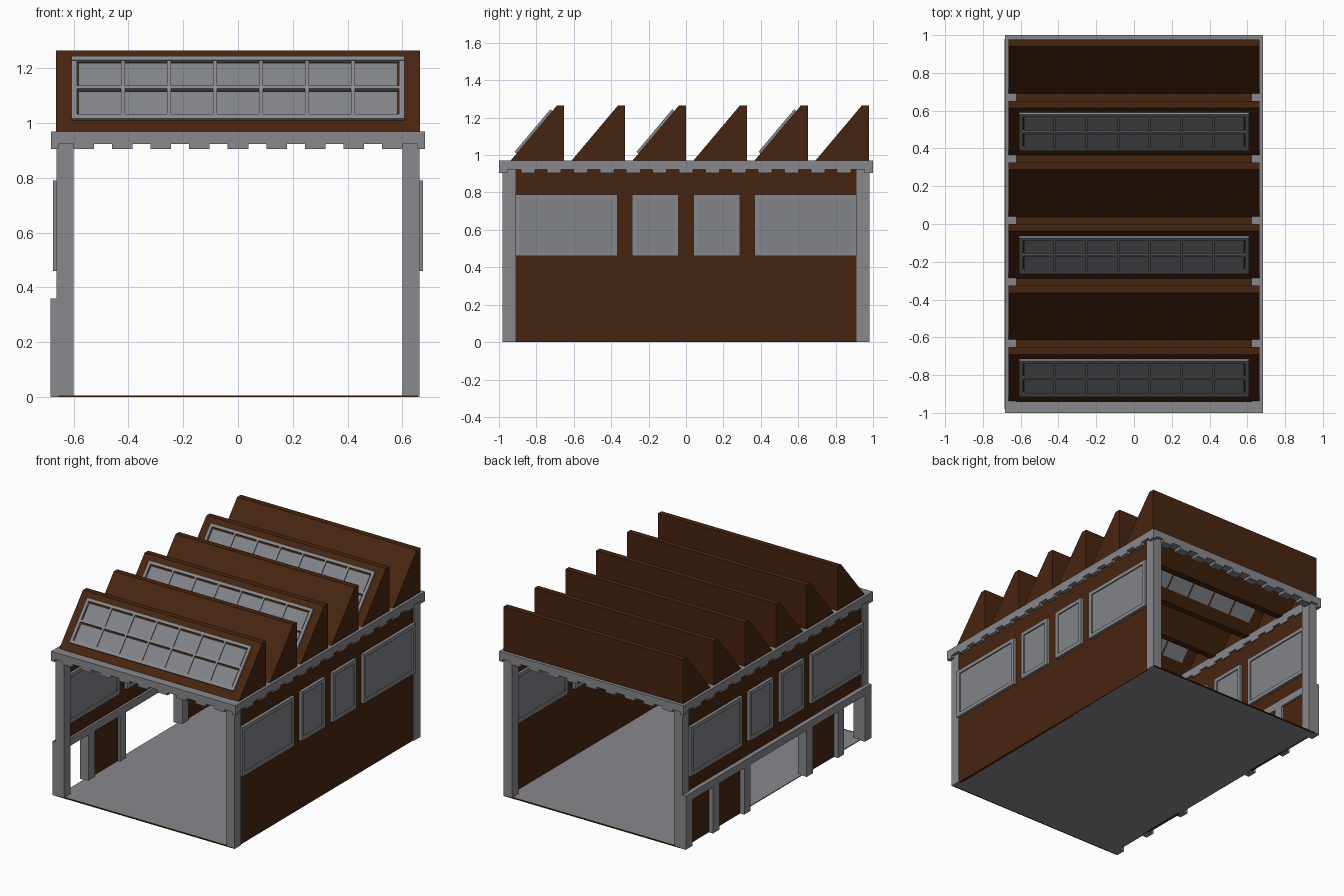
import bpy, bmesh, math
from mathutils import Matrix, Vector

if "Cube" in bpy.data.objects:
    bpy.data.objects.remove(bpy.data.objects["Cube"])


def material(name, rgb):
    m = bpy.data.materials.new(name)
    m.diffuse_color = (*rgb, 1)
    m.use_nodes = True
    m.node_tree.nodes["Principled BSDF"].inputs["Base Color"].default_value = m.diffuse_color
    return m


BROWN = material("brown_cladding", (0.064, 0.018, 0.005))
GREY = material("grey_trim", (0.25, 0.25, 0.27))
GLASS = material("grey_glass", (0.22, 0.23, 0.25))


def finish(name, bm, mat):
    bmesh.ops.recalc_face_normals(bm, faces=bm.faces[:])
    me = bpy.data.meshes.new(name)
    bm.to_mesh(me)
    bm.free()
    me.materials.append(mat)
    ob = bpy.data.objects.new(name, me)
    bpy.context.collection.objects.link(ob)
    return ob


def boxes(name, spans, mat, matrix=Matrix()):
    """One object made of boxes given as (x0, x1, y0, y1, z0, z1)."""
    bm = bmesh.new()
    for x0, x1, y0, y1, z0, z1 in spans:
        m = Matrix.Translation(((x0 + x1) / 2, (y0 + y1) / 2, (z0 + z1) / 2)) \
            @ Matrix.Diagonal((abs(x1 - x0), abs(y1 - y0), abs(z1 - z0), 1))
        bmesh.ops.create_cube(bm, size=1, matrix=matrix @ m)
    return finish(name, bm, mat)


# Floor slab with brown edging at the open ends
boxes("floor", [(-0.65, 0.65, -0.97, 0.97, 0, 0.006)], GREY)
boxes("floor_edging", [(-0.655, 0.655, s * 0.97, s * 0.98, 0, 0.006) for s in (-1, 1)], BROWN)

# Corner columns
boxes("corner_columns", [(sx * 0.60, sx * 0.662, sy * 0.912, sy * 0.98, 0, 0.93)
                         for sx in (-1, 1) for sy in (-1, 1)], GREY)

# Side walls: right is solid, left has two ground-level openings
boxes("right_wall", [(0.635, 0.655, -0.92, 0.92, 0, 0.95)], BROWN)
boxes("left_wall", [(-0.655, -0.635, -0.92, 0.92, 0.33, 0.95),
                    (-0.655, -0.635, -0.67, -0.33, 0, 0.34),
                    (-0.655, -0.635, 0.33, 0.92, 0, 0.34)], BROWN)

# Ledge and posts along the bottom of the left wall
posts = [(-0.685, -0.62, y - 0.033, y + 0.033, 0, 0.32) for y in (-0.66, -0.33, 0.33, 0.66)]
posts += [(-0.685, -0.60, s * 0.912, s * 0.98, 0, 0.32) for s in (-1, 1)]
boxes("left_posts", posts, GREY)
boxes("left_ledge", [(-0.685, -0.62, -0.98, 0.98, 0.31, 0.36)], GREY)

# Side windows: frame and glass pass through the wall
B = 0.025
for side, s in (("right", 1), ("left", -1)):
    frames, panes = [], []
    for a, b in ((-0.915, -0.365), (-0.29, -0.04), (0.04, 0.29), (0.365, 0.912)):
        x0, x1 = s * 0.618, s * 0.675
        frames += [(x0, x1, a, b, 0.46, 0.46 + B), (x0, x1, a, b, 0.79 - B, 0.79),
                   (x0, x1, a, a + B, 0.46 + B, 0.79 - B),
                   (x0, x1, b - B, b, 0.46 + B, 0.79 - B)]
        panes.append((s * 0.626, s * 0.667, a + B, b - B, 0.46 + B, 0.79 - B))
    boxes(side + "_window_frames", frames, GREY)
    boxes(side + "_window_glass", panes, GLASS)

# Cornice ring with a row of small blocks underneath
cornice = []
for s in (-1, 1):
    cornice.append((s * 0.625, s * 0.682, -1, 1, 0.923, 0.97))
    cornice.append((-0.625, 0.625, s * 0.943, s, 0.923, 0.97))
boxes("cornice", cornice, GREY)
P, H = 0.141, 0.0375
dentils = []
for s in (-1, 1):
    dentils += [(i * P - H, i * P + H, s * 0.943, s, 0.905, 0.925) for i in range(-4, 5)]
    dentils += [(s * 0.625, s * 0.682, i * P - H, i * P + H, 0.905, 0.925) for i in range(-6, 7)]
    dentils += [(s * 0.655, s * 0.682, t * 0.955, t, 0.905, 0.925) for t in (-1, 1)]
boxes("cornice_blocks", dentils, GREY)

# Sawtooth roof: thin folded sheet with gable ends, open inside
START, STEP, BASE, TOP = -0.94, 0.326, 0.968, 1.265
X = 0.664
bm = bmesh.new()
rows = [[bm.verts.new((x, -0.98, BASE)) for x in (-X, X)]]
for i in range(6):
    y = START + i * STEP
    tooth = [[bm.verts.new((x, y + dy, z)) for x in (-X, X)]
             for dy, z in ((0, BASE), (0.25, TOP), (0.288, TOP), (0.288, BASE))]
    for k in (0, 1):
        bm.faces.new([r[k] for r in tooth])
    rows += tooth
for a, b in zip(rows, rows[1:]):
    bm.faces.new((a[0], a[1], b[1], b[0]))
bmesh.ops.recalc_face_normals(bm, faces=bm.faces[:])
bm.faces.ensure_lookup_table()
flip = [f for f in bm.faces if abs(f.normal.x) < 0.1 and f.calc_center_median().z > 1.26]
if flip and flip[0].normal.z < 0:
    bmesh.ops.reverse_faces(bm, faces=bm.faces[:])
me = bpy.data.meshes.new("sawtooth_roof")
bm.to_mesh(me)
bm.free()
me.materials.append(BROWN)
roof = bpy.data.objects.new("sawtooth_roof", me)
bpy.context.collection.objects.link(roof)
mod = roof.modifiers.new("thickness", 'SOLIDIFY')
mod.thickness = 0.01
mod.offset = -1

# Skylights on every other tooth: local y runs up the slope, z is outward
angle = math.atan2(TOP - BASE, 0.25)
S0, S1, W = 0.053, 0.35, 0.608
mid = (S0 + S1) / 2
for n, i in enumerate((0, 2, 4)):
    m = Matrix.Translation((0, START + i * STEP, BASE)) @ Matrix.Rotation(angle, 4, 'X')
    bars = [(-W, W, S0, S0 + 0.02, 0, 0.014), (-W, W, S1 - 0.02, S1, 0, 0.014),
            (-W, W, mid - 0.007, mid + 0.007, 0, 0.014)]
    pitch = (2 * W - 0.04) / 7
    xs = [-W + 0.02 + k * pitch for k in range(8)]
    bars += [(-W, xs[0], S0, S1, 0, 0.0139), (xs[7], W, S0, S1, 0, 0.0139)]
    bars += [(x - 0.007, x + 0.007, S0, S1, 0, 0.0139) for x in xs[1:7]]
    boxes("skylight_frame_%d" % (n + 1), bars, GREY, m)
    panes = [(x + 0.006, x + pitch - 0.006, a, b - 0.009, -0.014, 0.008)
             for x in xs[:7] for a, b in ((S0 + 0.02, mid - 0.007), (mid + 0.007, S1 - 0.02))]
    boxes("skylight_glass_%d" % (n + 1), panes, GLASS, m)
